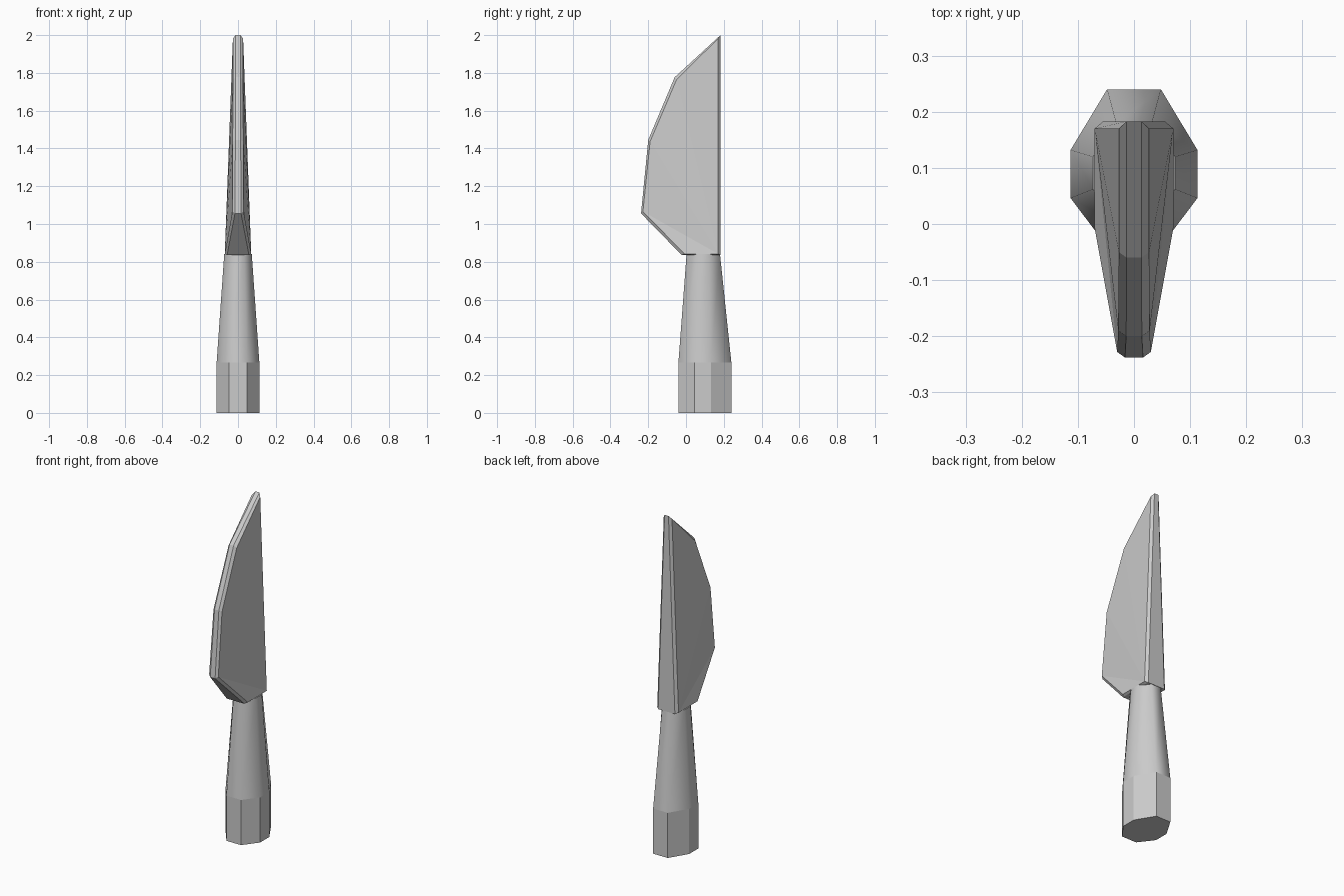
import bpy, bmesh

if "Cube" in bpy.data.objects:
    bpy.data.objects.remove(bpy.data.objects["Cube"])


def make_object(name, bm):
    bmesh.ops.recalc_face_normals(bm, faces=bm.faces)
    mesh = bpy.data.meshes.new(name)
    bm.to_mesh(mesh)
    bm.free()
    obj = bpy.data.objects.new(name, mesh)
    bpy.context.collection.objects.link(obj)
    return obj


def bridge(bm, a, b, smooth=False):
    n = len(a)
    for i in range(n):
        j = (i + 1) % n
        bm.faces.new((a[i], a[j], b[j], b[i])).smooth = smooth


# Handle: straight flat-sided butt, then a smooth taper up to the blade
def octagon(bm, z, half_x, corner_x, y0, y1, y2, y3):
    right = [(corner_x, y0), (half_x, y1), (half_x, y2), (corner_x, y3)]
    pts = right + [(-x, y) for x, y in reversed(right)]
    return [bm.verts.new((x, y, z)) for x, y in pts]


bm = bmesh.new()
butt = (0.113, 0.048, -0.04, 0.046, 0.132, 0.24)
bottom = octagon(bm, 0.0, *butt)
shoulder = octagon(bm, 0.268, *butt)
top = octagon(bm, 0.84, 0.073, 0.032, 0.003, 0.062, 0.12, 0.18)
bridge(bm, bottom, shoulder)
bridge(bm, shoulder, top, smooth=True)
bm.faces.new(bottom)
bm.faces.new(top)
make_object("handle", bm)

# Blade: side outline and bevelled rim outline as (half thickness, y, z)
side = [(0.07, 0.17, 0.842), (0.07, -0.008, 0.842), (0.03, -0.228, 1.066),
        (0.028, -0.19, 1.437), (0.027, -0.05, 1.764), (0.027, 0.17, 1.982)]
rim = [(0.055, 0.183, 0.835), (0.058, -0.022, 0.835), (0.016, -0.238, 1.056),
       (0.014, -0.2, 1.445), (0.013, -0.06, 1.777), (0.013, 0.183, 2.0)]

bm = bmesh.new()
loops = [[bm.verts.new((s * x, y, z)) for x, y, z in outline]
         for s, outline in ((1, side), (1, rim), (-1, rim), (-1, side))]
for a, b in zip(loops, loops[1:]):
    bridge(bm, a, b)
for loop in (loops[0], loops[-1]):
    for i in range(1, 5):
        bm.faces.new((loop[0], loop[i], loop[i + 1]))
make_object("blade", bm)
